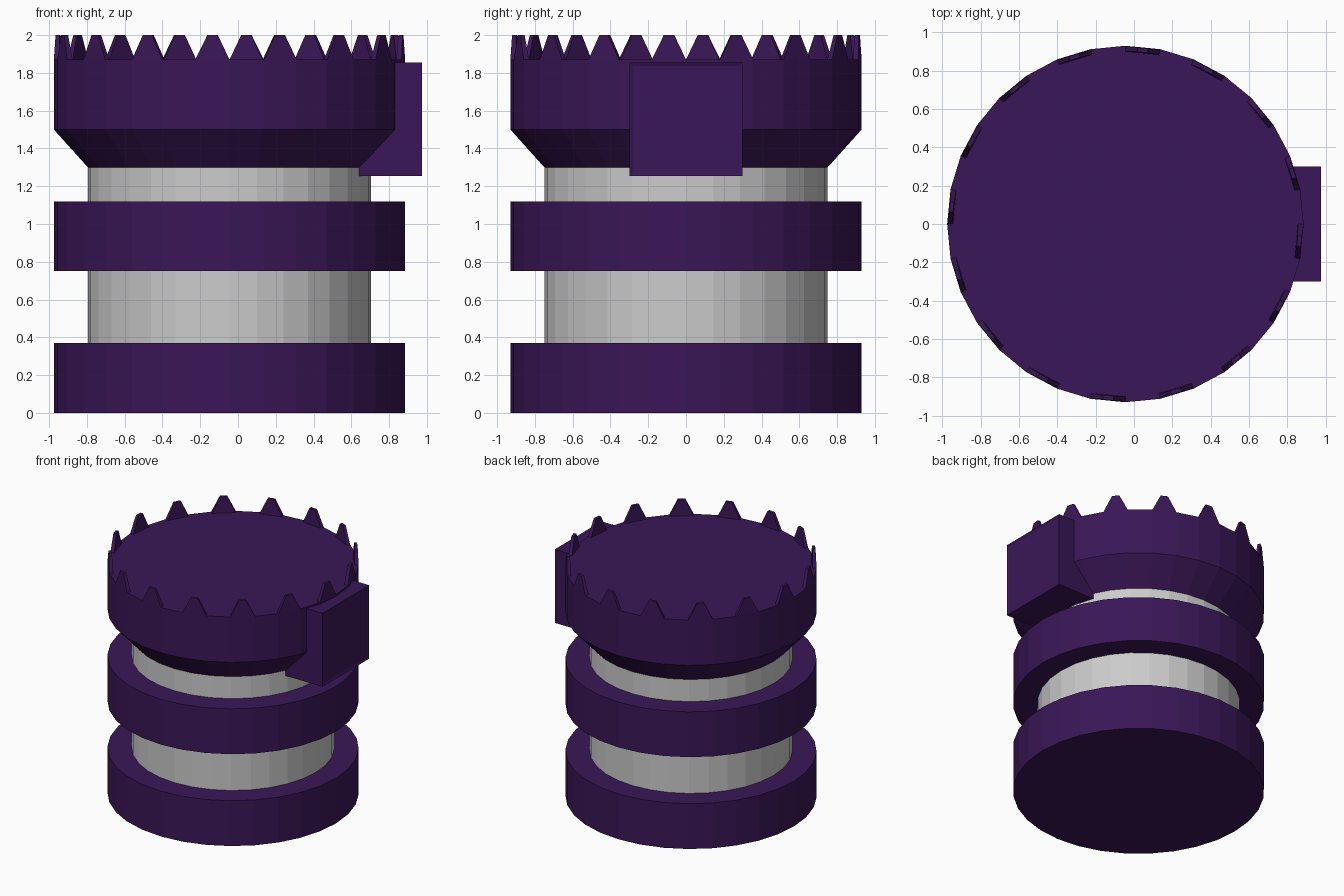
import bpy, bmesh
from math import cos, sin, pi

if "Cube" in bpy.data.objects:
    bpy.data.objects.remove(bpy.data.objects["Cube"])

CX, N, R, R_IN = -0.045, 32, 0.93, 0.75   # axis offset, sides, outer and core radius

purple = bpy.data.materials.new("purple")
purple.diffuse_color = (0.042, 0.008, 0.095, 1)
purple.use_nodes = True
purple.node_tree.nodes["Principled BSDF"].inputs["Base Color"].default_value = purple.diffuse_color


def finish(name, bm, mat=None):
    bmesh.ops.recalc_face_normals(bm, faces=bm.faces)
    mesh = bpy.data.meshes.new(name)
    bm.to_mesh(mesh)
    bm.free()
    obj = bpy.data.objects.new(name, mesh)
    bpy.context.collection.objects.link(obj)
    if mat:
        mesh.materials.append(mat)
    return obj


def polar(r, a, z):
    return (CX + r * cos(a), r * sin(a), z)


def turned(name, profile, mat=None):
    """Closed N-sided solid from (radius, height) pairs."""
    bm = bmesh.new()
    rings = [[bm.verts.new(polar(r, 2 * pi * i / N, z)) for i in range(N)]
             for r, z in profile]
    for a, b in zip(rings, rings[1:]):
        for i in range(N):
            j = (i + 1) % N
            bm.faces.new((a[i], a[j], b[j], b[i]))
    bm.faces.new(rings[0])
    bm.faces.new(rings[-1])
    return finish(name, bm, mat)


# Grey core, two bands and the flared head
turned("core", [(R_IN, 0.02), (R_IN, 1.32)])
turned("bottom_band", [(R, 0), (R, 0.37)], purple)
turned("middle_band", [(R, 0.75), (R, 1.12)], purple)
turned("head", [(R_IN, 1.3), (R, 1.5), (R, 1.87)], purple)

# Tapered teeth on every other side of the rim
bm = bmesh.new()
step = 2 * pi / N
for k in range(0, N, 2):
    def edge_point(t, r, z):
        a, b = polar(r, k * step - step, z), polar(r, k * step, z)
        return bm.verts.new([p + (q - p) * t for p, q in zip(a, b)])
    rings = []
    for inset, z, r0, r1 in ((0, 1.87, 0.90, R), (0.35, 2.0, 0.905, R - 0.003)):
        rings.append([edge_point(inset, r1, z), edge_point(1 - inset, r1, z),
                      edge_point(1 - inset, r0, z), edge_point(inset, r0, z)])
    for i in range(4):
        j = (i + 1) % 4
        bm.faces.new((rings[0][i], rings[0][j], rings[1][j], rings[1][i]))
    bm.faces.new(rings[0])
    bm.faces.new(rings[1])
finish("rim_teeth", bm, purple)

# Square block on the right with an inset panel
bm = bmesh.new()
bmesh.ops.create_cube(bm, size=1)
bmesh.ops.scale(bm, vec=(0.475, 0.6, 0.6), verts=bm.verts)
bmesh.ops.translate(bm, vec=(0.7375, 0, 1.555), verts=bm.verts)
front = [f for f in bm.faces if f.calc_center_median().x > 0.97]
bmesh.ops.inset_region(bm, faces=front, thickness=0.027, depth=-0.008)
finish("side_block", bm, purple)
